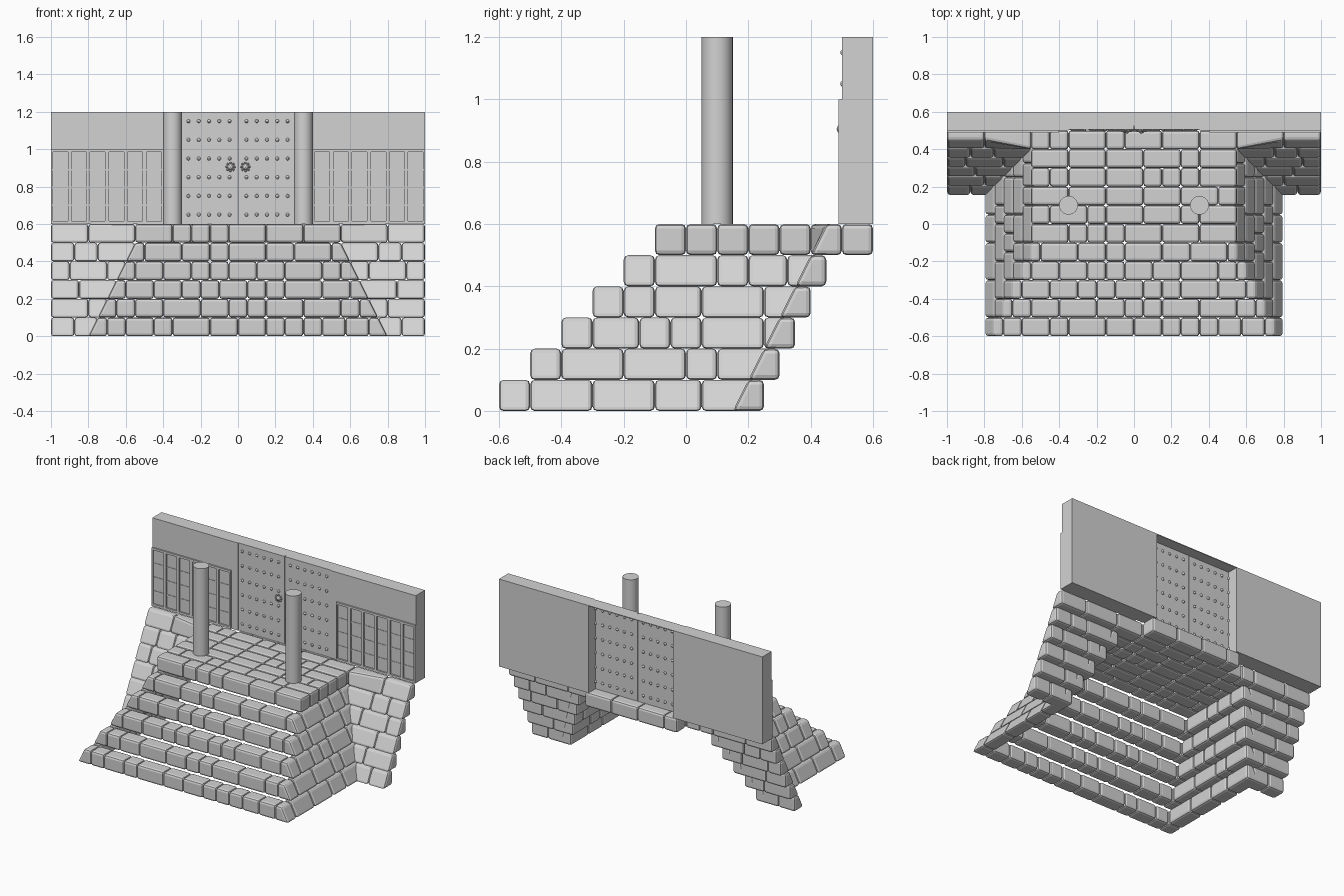
import bpy, bmesh, random
from mathutils import Matrix

if "Cube" in bpy.data.objects:
    bpy.data.objects.remove(bpy.data.objects["Cube"])

random.seed(4)
stone = bpy.data.materials.new("stone_grey")
stone.diffuse_color = (0.65, 0.65, 0.65, 1)
stone.use_nodes = True
stone.node_tree.nodes["Principled BSDF"].inputs["Base Color"].default_value = stone.diffuse_color


def block(bm, x, y, z, top_x1=None, top_y0=None):
    """Box from ranges; top_x1 slopes the +x side, top_y0 slopes the front (one y per end)."""
    tx = x[1] if top_x1 is None else top_x1
    ty = (y[0], y[0]) if top_y0 is None else top_y0
    pts = [(x[0], y[0], z[0]), (x[1], y[0], z[0]), (x[1], y[1], z[0]), (x[0], y[1], z[0]),
           (x[0], ty[0], z[1]), (tx, ty[1], z[1]), (tx, y[1], z[1]), (x[0], y[1], z[1])]
    v = [bm.verts.new(p) for p in pts]
    for f in ((3, 2, 1, 0), (4, 5, 6, 7), (0, 1, 5, 4), (1, 2, 6, 5), (2, 3, 7, 6), (3, 0, 4, 7)):
        bm.faces.new([v[i] for i in f])


def finish(name, bm, mirror=False, bevel=0, smooth=False):
    me = bpy.data.meshes.new(name)
    bm.to_mesh(me)
    bm.free()
    me.materials.append(stone)
    ob = bpy.data.objects.new(name, me)
    bpy.context.collection.objects.link(ob)
    if mirror:
        m = ob.modifiers.new("mirror", 'MIRROR')
        m.use_mirror_merge = False
    if bevel:
        b = ob.modifiers.new("worn_edges", 'BEVEL')
        b.width, b.segments, b.limit_method = bevel, 2, 'ANGLE'
    if smooth:
        bpy.context.view_layer.objects.active = ob
        ob.select_set(True)
        bpy.ops.object.shade_smooth_by_angle()
        ob.select_set(False)
    return ob


def spans(a, b, sizes):
    """Split a..b into neighbouring blocks of random sizes."""
    out = [a]
    while b - out[-1] > 0.251:
        out.append(out[-1] + random.choice(sizes))
    if b - out[-1] > 0.201:
        out.append((out[-1] + b) / 2)
    out.append(b)
    return list(zip(out, out[1:]))


W = 0.015  # worn edge width

# Step courses
bm = bmesh.new()
for k in range(5):
    e = 0.7 - 0.05 * k
    y = -0.6 + 0.1 * k
    for s in spans(-e, e, (0.1, 0.15, 0.2)):
        block(bm, s, (y, y + 0.1), (0.1 * k, 0.1 * k + 0.1))
finish("steps", bm, bevel=W)

# Platform paving and door threshold
bm = bmesh.new()
for r in range(7):
    y, e = -0.1 + 0.1 * r, 0.55 if r < 6 else 0.35
    for s in spans(-e, e, (0.1, 0.2)):
        block(bm, s, (y, y + 0.1), (0.5, 0.6))
finish("platform", bm, bevel=W)

# Sloping side walls of the stair
bm = bmesh.new()
for k in range(5):
    d, y = 0.05 * k, -0.6 + 0.1 * k
    for s in [(y, y + 0.1)] + spans(y + 0.1, 0.25 + d, (0.1, 0.15, 0.2)):
        block(bm, (0.7 - d, 0.8 - d), s, (0.1 * k, 0.1 * k + 0.1), top_x1=0.75 - d)
finish("stair_side_walls", bm, mirror=True, bevel=W)

# Sloping wing walls under the upper wall
bm = bmesh.new()
for k in range(6):
    d, z = 0.05 * k, (0.1 * k, 0.1 * k + 0.1)
    if k == 5:
        block(bm, (0.55, 0.8), (0.4, 0.5), z, top_y0=(0.4, 0.45))
    for s in spans(0.75 - d if k < 5 else 0.8, 1.0, (0.1, 0.2)):
        block(bm, s, (0.15 + d, 0.25 + d), z, top_y0=(0.2 + d, 0.2 + d))
finish("wing_walls", bm, mirror=True, bevel=W)

# Upper wall with stepped door reveal, and thin lintel
bm = bmesh.new()
block(bm, (0.35, 1), (0.5, 0.6), (0.6, 1.2))
block(bm, (0.32, 0.35), (0.525, 0.6), (0.6, 1.2))
finish("upper_wall", bm, mirror=True)
bm = bmesh.new()
block(bm, (-0.32, 0.32), (0.525, 0.6), (1.195, 1.2))
finish("lintel", bm)

# Lattice panels on the wall
bm = bmesh.new()
for i in range(7):
    c = 0.4 + 0.1 * i
    block(bm, (max(0.4, c - 0.01), min(1, c + 0.01)), (0.49, 0.5), (0.6, 1.0))
for z in (0.6, 0.985):
    block(bm, (0.4, 1), (0.49, 0.5), (z, z + 0.015))
for z in (0.695, 0.79, 0.885):
    block(bm, (0.4, 1), (0.497, 0.5), (z, z + 0.01))
finish("lattice_panels", bm, mirror=True)

# Door leaves
bm = bmesh.new()
block(bm, (0.002, 0.35), (0.505, 0.525), (0.6, 1.2))
finish("door_leaves", bm, mirror=True)

# Door studs on both sides
bm = bmesh.new()
for y in (0.505, 0.525):
    for i in range(6):
        for j in range(6):
            bmesh.ops.create_uvsphere(bm, u_segments=10, v_segments=6, radius=0.01,
                                      matrix=Matrix.Translation((0.045 + 0.055 * i, y, 0.65 + 0.1 * j)))
finish("door_studs", bm, mirror=True, smooth=True)

# Door knockers: a boss with a ring of small knobs
bm = bmesh.new()
bmesh.ops.create_icosphere(bm, subdivisions=2, radius=0.017, matrix=Matrix.Translation((0.04, 0.5, 0.905)))
for i in range(8):
    turn = Matrix.Rotation(i * 0.7854, 4, 'Y')
    bmesh.ops.create_icosphere(bm, subdivisions=1, radius=0.007,
                               matrix=Matrix.Translation((0.04, 0.497, 0.905)) @ turn
                               @ Matrix.Translation((0.021, 0, 0)))
finish("door_knockers", bm, mirror=True)

# Columns
bm = bmesh.new()
bmesh.ops.create_cone(bm, cap_ends=True, segments=32, radius1=0.05, radius2=0.05, depth=0.6,
                      matrix=Matrix.Translation((0.35, 0.1, 0.9)))
finish("columns", bm, mirror=True, smooth=True)
